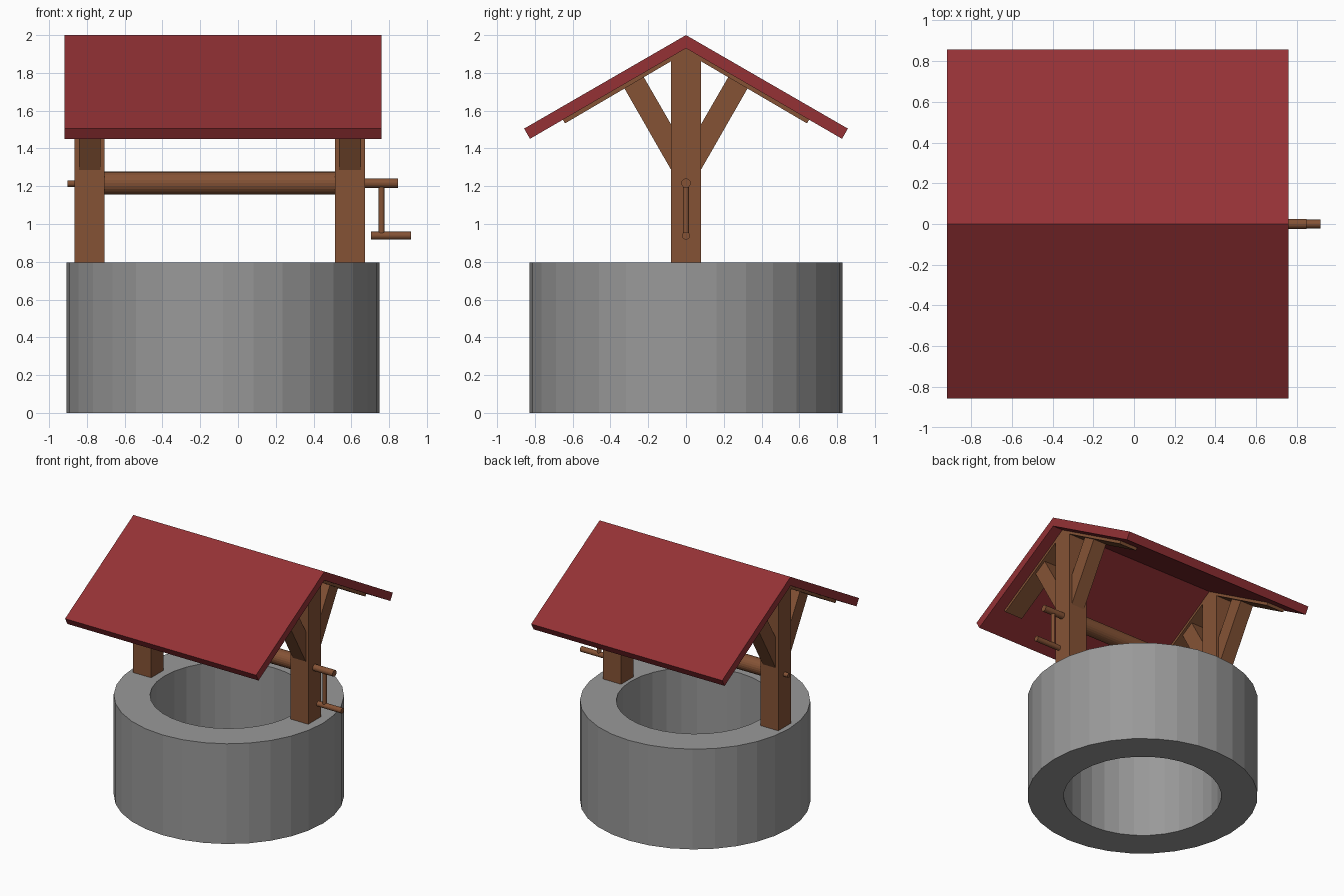
import bpy, bmesh, math
from mathutils import Matrix

if "Cube" in bpy.data.objects:
    bpy.data.objects.remove(bpy.data.objects["Cube"])

SIDES = 32
WELL_X = -0.08


def material(name, rgb):
    m = bpy.data.materials.new(name)
    m.diffuse_color = (*rgb, 1)
    m.use_nodes = True
    m.node_tree.nodes["Principled BSDF"].inputs["Base Color"].default_value = m.diffuse_color
    return m


RED = material("roof_red", (0.297, 0.031, 0.036))
WOOD = material("wood", (0.235, 0.086, 0.036))
STONE = material("stone", (0.318, 0.318, 0.318))


def finish(name, bm, mat):
    bmesh.ops.recalc_face_normals(bm, faces=bm.faces)
    me = bpy.data.meshes.new(name)
    bm.to_mesh(me)
    bm.free()
    ob = bpy.data.objects.new(name, me)
    bpy.context.collection.objects.link(ob)
    me.materials.append(mat)
    return ob


def prism(name, profile, x0, x1, mat):
    """Extrude a (y, z) outline from x0 to x1."""
    bm = bmesh.new()
    face = bm.faces.new([bm.verts.new((x0, y, z)) for y, z in profile])
    ext = bmesh.ops.extrude_face_region(bm, geom=[face])["geom"]
    verts = [v for v in ext if isinstance(v, bmesh.types.BMVert)]
    bmesh.ops.translate(bm, verts=verts, vec=(x1 - x0, 0, 0))
    # extrusion keeps the starting face only if it is still needed as a cap
    bmesh.ops.holes_fill(bm, edges=bm.edges)
    return finish(name, bm, mat)


def rod(name, centre, length, radius, axis, mat, sides=24):
    bm = bmesh.new()
    mtx = Matrix.Translation(centre)
    if axis == "X":
        mtx = mtx @ Matrix.Rotation(math.pi / 2, 4, "Y")
    bmesh.ops.create_cone(bm, cap_ends=True, segments=sides, radius1=radius,
                          radius2=radius, depth=length, matrix=mtx)
    return finish(name, bm, mat)


def rod_x(name, x0, x1, z, radius):
    return rod(name, ((x0 + x1) / 2, 0, z), x1 - x0, radius, "X", WOOD)


# Stone ring, open through the middle
bm = bmesh.new()
section = [(0.567, 0), (0.828, 0), (0.828, 0.795), (0.567, 0.795)]
rings = []
for i in range(SIDES):
    a = 2 * math.pi * i / SIDES
    rings.append([bm.verts.new((WELL_X + r * math.cos(a), r * math.sin(a), z))
                  for r, z in section])
for i in range(SIDES):
    p, q = rings[i], rings[(i + 1) % SIDES]
    for k in range(4):
        n = (k + 1) % 4
        bm.faces.new((p[k], q[k], q[n], p[n]))
finish("well_wall", bm, STONE)

# Roof slopes
for side, s in (("front", -1), ("back", 1)):
    prism(side + "_roof", [(0, 2.0), (s * 0.857, 1.505), (s * 0.826, 1.451), (0, 1.93)],
          -0.918, 0.759, RED)

# Posts with peaked tops, rafters and braces
for side, x in (("left", -0.786), ("right", 0.593)):
    prism(side + "_post", [(-0.079, 0.795), (0.079, 0.795), (0.079, 1.884),
                           (0, 1.93), (-0.079, 1.884)], x - 0.079, x + 0.079, WOOD)
    for end, s in (("front", -1), ("back", 1)):
        prism(f"{side}_{end}_rafter", [(0, 1.93), (s * 0.652, 1.552),
                                       (s * 0.64, 1.533), (0, 1.908)],
              x - 0.077, x + 0.077, WOOD)
        prism(f"{side}_{end}_brace", [(s * 0.079, 1.287), (s * 0.33, 1.725),
                                      (s * 0.228, 1.785), (s * 0.079, 1.527)],
              x - 0.057, x + 0.057, WOOD)

# Winding drum, axle ends and crank
rod_x("drum", -0.71, 0.517, 1.216, 0.061)
rod_x("left_axle_end", -0.903, -0.70, 1.214, 0.017)
rod_x("right_axle_end", 0.51, 0.847, 1.216, 0.025)
rod("crank_arm", (0.76, 0, 1.075), 0.28, 0.016, "Z", WOOD)
rod_x("crank_handle", 0.703, 0.917, 0.938, 0.021)
